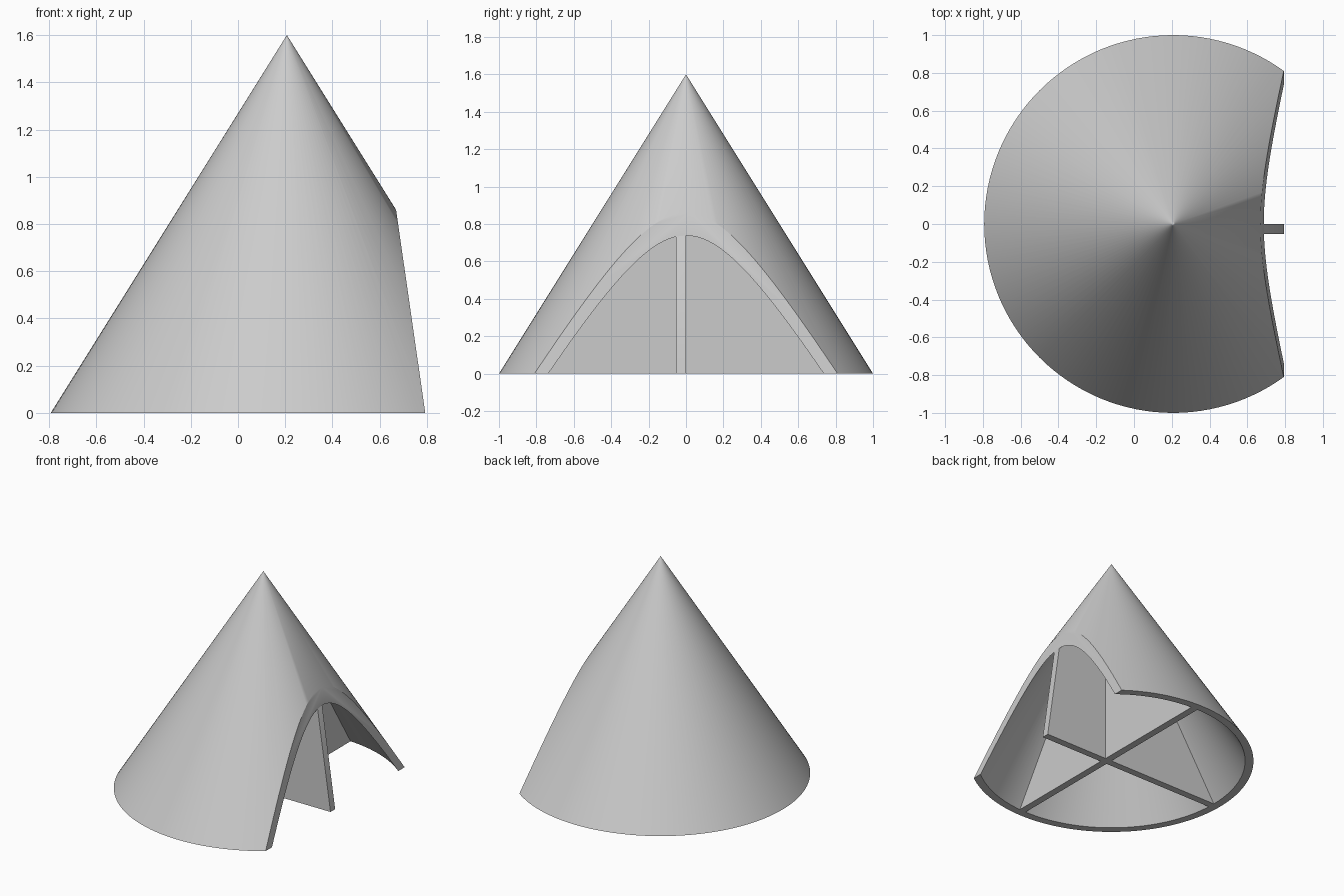
import bpy, bmesh
from mathutils import Matrix

AXIS_X = 0.207            # cone axis
SLOPE = 0.625             # radius lost per unit of height
APEX, INNER_APEX = 1.6, 1.506
RIB = 0.054               # rib thickness
CUT_X, CUT_LEAN = 0.793, 0.1436

cube = bpy.data.objects.get("Cube")
if cube:
    bpy.data.objects.remove(cube)

grey = bpy.data.materials.new("light_grey")
grey.use_nodes = True
grey.diffuse_color = (0.6, 0.6, 0.6, 1)
grey.node_tree.nodes["Principled BSDF"].inputs["Base Color"].default_value = (0.6, 0.6, 0.6, 1)


def add_object(name, bm):
    bmesh.ops.recalc_face_normals(bm, faces=bm.faces)
    mesh = bpy.data.meshes.new(name)
    bm.to_mesh(mesh)
    bm.free()
    mesh.materials.append(grey)
    obj = bpy.data.objects.new(name, mesh)
    bpy.context.collection.objects.link(obj)
    return obj


def cone(name, base_z, apex_z):
    """Solid cone with a tiny ring under the tip, so shading stays even."""
    bm = bmesh.new()
    h = apex_z - base_z
    shift = Matrix.Translation((AXIS_X, 0, base_z + 0.495 * h))
    bmesh.ops.create_cone(bm, cap_ends=True, segments=128, radius1=SLOPE * h,
                          radius2=SLOPE * h * 0.01, depth=0.99 * h, matrix=shift)
    cap = max(bm.faces, key=lambda f: f.calc_center_median().z)
    tip = bmesh.ops.poke(bm, faces=[cap])["verts"][0]
    tip.co.z = apex_z
    return add_object(name, bm)


def boolean(obj, cutter, operation):
    mod = obj.modifiers.new("cut", "BOOLEAN")
    mod.object, mod.operation, mod.solver = cutter, operation, "EXACT"
    bpy.context.view_layer.objects.active = obj
    bpy.ops.object.modifier_apply(modifier=mod.name)


# Helpers: the hollow inside and the leaning slice that opens one side
hollow = cone("hollow_cutter", -0.2, INNER_APEX)
bm = bmesh.new()
bmesh.ops.create_cube(bm, size=4, matrix=Matrix.Translation((CUT_X + 2, 0, 0)))
for v in bm.verts:
    v.co.x -= CUT_LEAN * v.co.z
opening = add_object("opening_cutter", bm)

# Cone wall
shell = cone("cone_shell", 0, APEX)
boolean(shell, hollow, "DIFFERENCE")

# Crossed ribs: a plus-shaped plan raised through the hollow
bm = bmesh.new()
x0, x1, far = AXIS_X, AXIS_X + RIB, 1.5
plan = [(x0, 0), (x0, far), (x1, far), (x1, 0), (far, 0), (far, -RIB),
        (x1, -RIB), (x1, -far), (x0, -far), (x0, -RIB), (-far, -RIB), (-far, 0)]
base = bm.faces.new([bm.verts.new((x, y, 0)) for x, y in plan])
raised = bmesh.ops.extrude_face_region(bm, geom=[base], use_keep_orig=True)["geom"]
bmesh.ops.translate(bm, vec=(0, 0, 1.8),
                    verts=[g for g in raised if isinstance(g, bmesh.types.BMVert)])
ribs = add_object("crossed_ribs", bm)
boolean(ribs, hollow, "INTERSECT")

# Slice both parts, then shade smooth with sharp rims
for part in (shell, ribs):
    boolean(part, opening, "DIFFERENCE")
    bpy.ops.object.select_all(action="DESELECT")
    part.select_set(True)
    bpy.context.view_layer.objects.active = part
    bpy.ops.object.shade_smooth_by_angle(angle=0.5)

for helper in (hollow, opening):
    bpy.data.objects.remove(helper)
